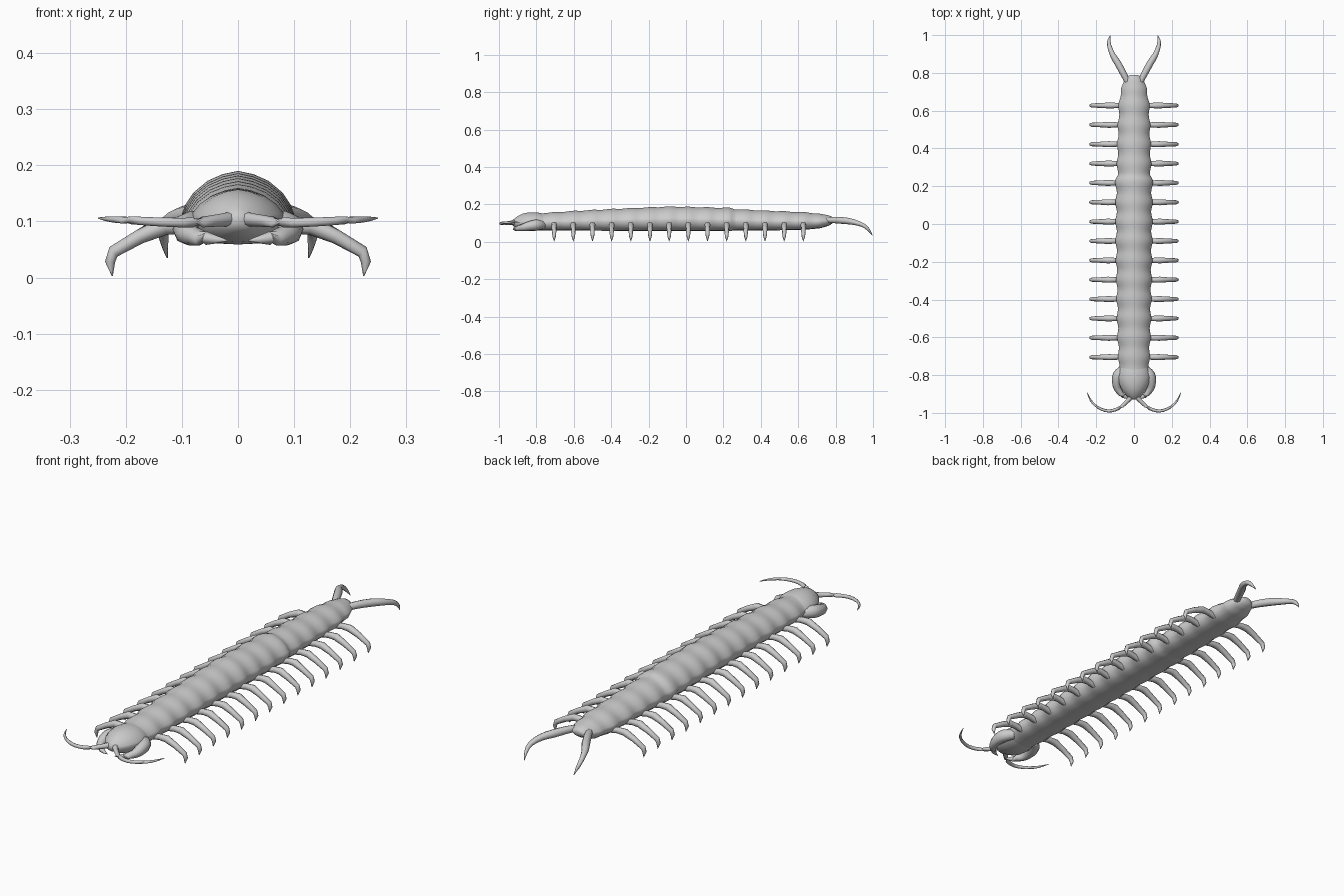
import bpy, bmesh, math
from mathutils import Vector

if "Cube" in bpy.data.objects:
    bpy.data.objects.remove(bpy.data.objects["Cube"])

grey = bpy.data.materials.new("shell grey")
grey.diffuse_color = (0.6, 0.6, 0.6, 1)
grey.use_nodes = True
grey.node_tree.nodes["Principled BSDF"].inputs["Base Color"].default_value = grey.diffuse_color


def lerp_table(table, t):
    """Interpolate rows of (key, values...) smoothly at t."""
    for a, b in zip(table, table[1:]):
        if t <= b[0]:
            f = max(0, (t - a[0]) / (b[0] - a[0]))
            return [p + (q - p) * f for p, q in zip(a[1:], b[1:])]
    return list(table[-1][1:])


def loft(name, rings, angle=50):
    """Skin closed rings of points and cap both ends."""
    bm = bmesh.new()
    loops = [[bm.verts.new(p) for p in ring] for ring in rings]
    n = len(loops[0])
    for a, b in zip(loops, loops[1:]):
        for i in range(n):
            bm.faces.new((a[i], a[(i + 1) % n], b[(i + 1) % n], b[i]))
    bm.faces.new(loops[0])
    bm.faces.new(loops[-1])
    bmesh.ops.recalc_face_normals(bm, faces=bm.faces)
    mesh = bpy.data.meshes.new(name)
    bm.to_mesh(mesh)
    bm.free()
    mesh.materials.append(grey)
    obj = bpy.data.objects.new(name, mesh)
    bpy.context.collection.objects.link(obj)
    bpy.ops.object.select_all(action='DESELECT')
    obj.select_set(True)
    bpy.context.view_layer.objects.active = obj
    bpy.ops.object.shade_smooth_by_angle(angle=math.radians(angle))
    return obj


def limb(name, path, sides=8, steps=1):
    """Tapered tube through (x, y, z, radius) points, made on both sides."""
    pts = []
    for i in range(len(path) - 1):
        p = [Vector(path[min(max(i + k, 0), len(path) - 1)]) for k in (-1, 0, 1, 2)]
        for s in range(steps):
            t = s / steps
            pts.append(0.5 * (2 * p[1] + (p[2] - p[0]) * t
                       + (2 * p[0] - 5 * p[1] + 4 * p[2] - p[3]) * t * t
                       + (3 * p[1] - p[0] - 3 * p[2] + p[3]) * t ** 3))
    pts.append(Vector(path[-1]))
    for side, label in ((1, "left"), (-1, "right")):
        rings = []
        for i, q in enumerate(pts):
            d = (pts[min(i + 1, len(pts) - 1)] - pts[max(i - 1, 0)]).xyz.normalized()
            ref = Vector((0, 0, 1)) if abs(d.y) > 0.6 else Vector((0, 1, 0))
            u = d.cross(ref).normalized()
            v = d.cross(u)
            ring = []
            for k in range(sides):
                a = 2 * math.pi * k / sides
                c = q.xyz + (u * math.cos(a) + v * math.sin(a)) * max(q.w, 0.0008)
                ring.append((c.x * side, c.y, c.z))
            rings.append(ring)
        loft(f"{name}_{label}", rings)


def section(y, width, top, bottom, mid):
    """Domed back, flat belly."""
    half = [(0, top), (0.28, top - 0.08 * (top - mid)), (0.55, top - 0.24 * (top - mid)),
            (0.8, top - 0.52 * (top - mid)), (0.95, mid + 0.18 * (top - mid)),
            (1, mid), (0.88, mid - 0.55 * (mid - bottom)), (0.6, bottom), (0, bottom - 0.003)]
    pts = [(x * width, y, z) for x, z in half]
    return pts + [(-x, yy, z) for x, yy, z in pts[-2:0:-1]]


# Trunk: y, half width, top, bottom
trunk = [(-0.83, 0.062, 0.148, 0.068), (-0.78, 0.078, 0.153, 0.064),
         (-0.6, 0.086, 0.165, 0.063), (-0.35, 0.091, 0.178, 0.062),
         (-0.08, 0.095, 0.189, 0.062), (0.2, 0.095, 0.182, 0.062),
         (0.24, 0.097, 0.182, 0.062), (0.255, 0.089, 0.175, 0.063),
         (0.45, 0.086, 0.166, 0.064), (0.64, 0.079, 0.158, 0.068),
         (0.72, 0.068, 0.150, 0.076), (0.765, 0.05, 0.141, 0.09),
         (0.785, 0.03, 0.133, 0.103), (0.79, 0.01, 0.124, 0.114)]
FIRST, PITCH, COUNT = -0.705, 0.1025, 14
ys = [-0.83 + i * 0.0128 for i in range(125)] + [0.765, 0.777, 0.785, 0.79]
rings = []
for y in ys:
    w, top, low = lerp_table(trunk, y)
    if -0.78 < y < 0.7:  # plates swell around each leg pair
        wave = math.cos(2 * math.pi * (y - FIRST) / PITCH)
        w *= 1 + 0.045 * wave
        top += 0.0015 * wave
    rings.append(section(y, w, top, low, low + 0.42 * (top - low)))
loft("trunk", rings)

# Head shield with pointed snout
head = [(-0.93, 0.008, 0.112, 0.095), (-0.92, 0.028, 0.122, 0.085),
        (-0.90, 0.048, 0.138, 0.075), (-0.875, 0.066, 0.15, 0.066),
        (-0.845, 0.078, 0.157, 0.062), (-0.81, 0.086, 0.158, 0.062),
        (-0.78, 0.08, 0.155, 0.064), (-0.75, 0.07, 0.148, 0.068)]
loft("head", [section(y, w, t, b, b + 0.45 * (t - b)) for y, w, t, b in head])

# Venom claws curling forward beneath the head
limb("claw", [(0.055, -0.765, 0.09, 0.022), (0.083, -0.80, 0.09, 0.029),
              (0.091, -0.84, 0.084, 0.025), (0.085, -0.875, 0.076, 0.019),
              (0.056, -0.91, 0.07, 0.012), (0.018, -0.925, 0.066, 0.001)], 8, 3)

# Antennae
limb("antenna", [(0.008, -0.905, 0.105, 0.014), (0.035, -0.938, 0.102, 0.011),
                 (0.08, -0.975, 0.098, 0.009), (0.135, -0.99, 0.099, 0.008),
                 (0.19, -0.972, 0.102, 0.007), (0.228, -0.935, 0.104, 0.005),
                 (0.249, -0.89, 0.106, 0.001)], 8, 3)

# Walking legs
for i in range(COUNT):
    y = FIRST + i * PITCH
    w = lerp_table(trunk, y)[0] - 0.09
    limb(f"leg_{i + 1}", [(0.065 + w, y, 0.083, 0.012), (0.105 + w, y, 0.092, 0.014),
                          (0.135 + w / 2, y, 0.092, 0.016), (0.175, y, 0.073, 0.013),
                          (0.222, y, 0.046, 0.011), (0.228, y, 0.028, 0.009),
                          (0.224, y, 0.003, 0.001)])

# Trailing rear legs
limb("tail_leg", [(0.03, 0.745, 0.115, 0.015), (0.053, 0.79, 0.117, 0.017),
                  (0.085, 0.85, 0.113, 0.018), (0.113, 0.895, 0.106, 0.015),
                  (0.131, 0.945, 0.090, 0.011), (0.132, 0.975, 0.066, 0.008),
                  (0.126, 0.997, 0.035, 0.001)], 8, 2)
